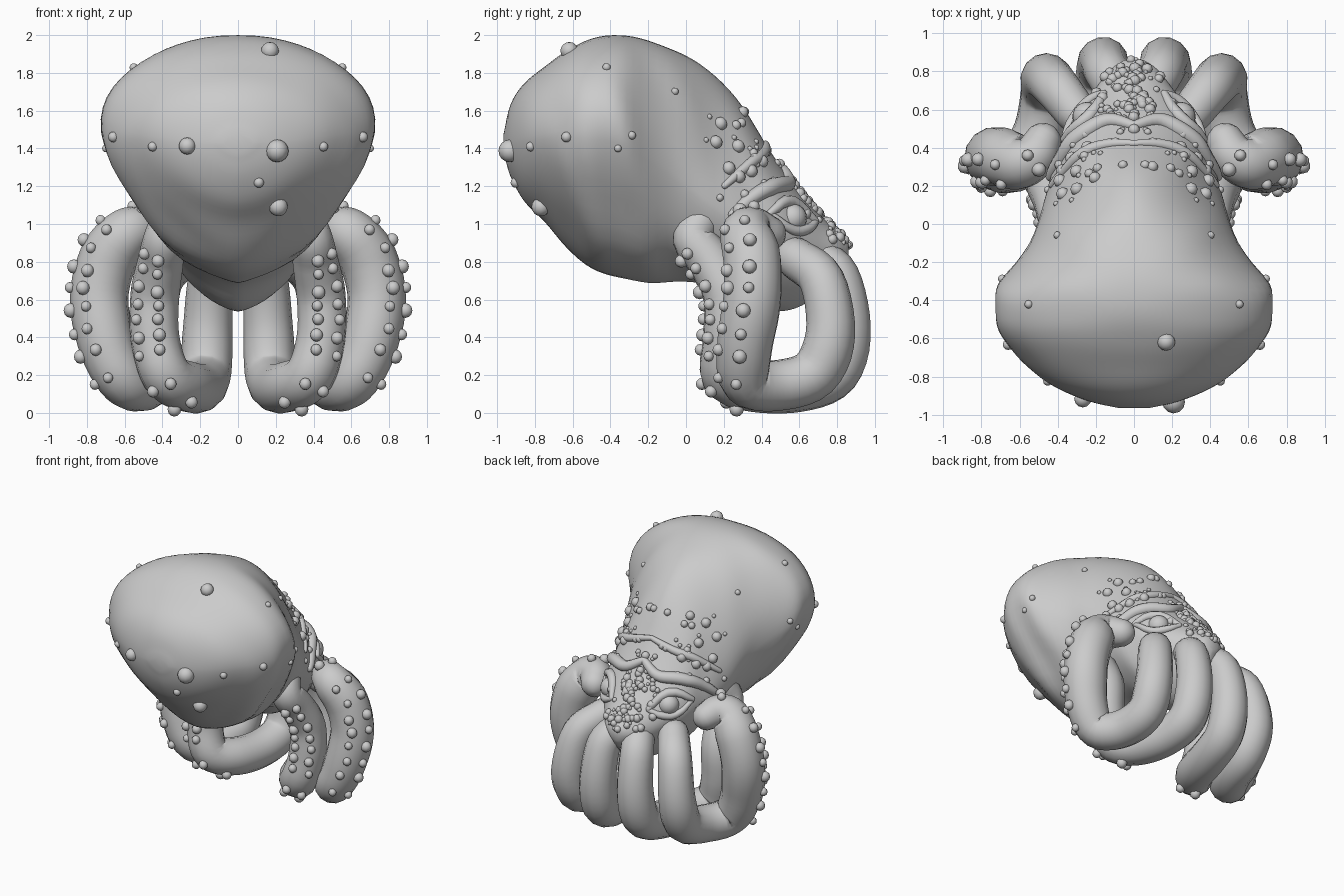
import bpy, bmesh, math, random
from mathutils import Vector, Matrix, noise
from mathutils.bvhtree import BVHTree

if "Cube" in bpy.data.objects:
    bpy.data.objects.remove(bpy.data.objects["Cube"])

random.seed(4)


def spline(points, steps):
    """Catmull-Rom samples through points of any dimension."""
    p = [Vector(q) for q in points]
    p = [p[0] * 2 - p[1]] + p + [p[-1] * 2 - p[-2]]
    out = []
    for i in range(1, len(p) - 2):
        a, b, c, d = p[i - 1:i + 3]
        for s in range(steps):
            t = s / steps
            out.append((b * 2 + (c - a) * t + (a * 2 - b * 5 + c * 4 - d) * t * t
                        + (b * 3 - a - c * 3 + d) * t ** 3) * 0.5)
    return out + [p[-2]]


def skin(bm, rings):
    """Join a list of equal rings into a capped surface."""
    vs = [[bm.verts.new(c) for c in r] for r in rings]
    n = len(vs[0])
    for a, b in zip(vs, vs[1:]):
        for i in range(n):
            bm.faces.new((a[i], a[(i + 1) % n], b[(i + 1) % n], b[i]))
    bm.faces.new(vs[0][::-1])
    bm.faces.new(vs[-1])
    bmesh.ops.recalc_face_normals(bm, faces=bm.faces)


def tube(bm, pts, radii, sides=14):
    """Sweep a round-ended tube along pts."""
    rings, n = [], len(pts)
    side = None
    for i, p in enumerate(pts):
        tan = (pts[min(i + 1, n - 1)] - pts[max(i - 1, 0)]).normalized()
        if side is None:
            side = tan.orthogonal()
        side = (side - tan * side.dot(tan)).normalized()
        up = tan.cross(side)

        def ring(k, shift):
            c = p + tan * radii[i] * shift
            return [c + (side * math.cos(a) + up * math.sin(a)) * radii[i] * k
                    for a in (math.tau * j / sides for j in range(sides))]
        ends = [(math.cos(a), math.sin(a)) for a in (0.4, 0.8, 1.2, 1.5)]
        if i == 0:
            rings += [ring(c, -s) for c, s in ends[::-1]]
        rings.append(ring(1, 0))
        if i == n - 1:
            rings += [ring(c, s) for c, s in ends]
    skin(bm, rings)


def ball(bm, p, r, seg=10):
    bmesh.ops.create_uvsphere(bm, u_segments=seg, v_segments=max(6, seg * 2 // 3),
                              radius=r, matrix=Matrix.Translation(p))


def finish(bm, name, mirror=False):
    me = bpy.data.meshes.new(name)
    bm.to_mesh(me)
    ob = bpy.data.objects.new(name, me)
    bpy.context.collection.objects.link(ob)
    for f in me.polygons:
        f.use_smooth = True
    if mirror:
        ob.modifiers.new("mirror", 'MIRROR').use_mirror_merge = False
    return ob


# Body: sections along y as (y, top z, bottom z, half width, widest z, upper exponent)
sections = [
    (-0.965, 1.48, 1.38, 0.08, 1.43, 2.0), (-0.93, 1.63, 1.25, 0.24, 1.44, 2.0),
    (-0.86, 1.74, 1.13, 0.42, 1.46, 2.0), (-0.75, 1.83, 1.02, 0.57, 1.48, 2.0),
    (-0.63, 1.92, 0.88, 0.67, 1.50, 2.1), (-0.50, 1.98, 0.77, 0.72, 1.50, 2.1),
    (-0.35, 2.00, 0.72, 0.69, 1.48, 2.1), (-0.20, 1.97, 0.69, 0.60, 1.38, 2.1),
    (0.00, 1.89, 0.69, 0.50, 1.22, 2.0), (0.15, 1.79, 0.66, 0.46, 1.10, 1.8),
    (0.30, 1.62, 0.58, 0.43, 1.02, 1.7), (0.45, 1.38, 0.53, 0.37, 0.98, 1.8),
    (0.58, 1.20, 0.55, 0.29, 0.94, 2.0), (0.70, 1.06, 0.62, 0.21, 0.88, 2.0),
    (0.80, 0.96, 0.70, 0.14, 0.85, 2.0), (0.86, 0.90, 0.80, 0.05, 0.85, 2.0)]
rings = []
for y, top, bot, hw, mid, pw in spline(sections, 4):
    ring = []
    for k in range(56):
        a = math.tau * k / 56
        c, s = math.cos(a), math.sin(a)
        e = pw if s > 0 else 1.65
        x = hw * math.copysign(abs(c) ** (2 / e), c)
        z = mid + (top - mid if s > 0 else mid - bot) * math.copysign(abs(s) ** (2 / e), s)
        # folds of skin running down the flanks
        w = noise.noise(Vector((abs(x) * 3, y * 5.5 + z * 1.5, z * 1.6)))
        amp = 0.045 * min(1, hw / 0.4) * (1 - 0.75 * max(0, s))
        k2 = 1 + w * amp / max(hw, 0.2)
        ring.append(Vector((x * k2, y, mid + (z - mid) * (1 + (k2 - 1) * 0.6))))
    rings.append(ring)
bm = bmesh.new()
skin(bm, rings)
surface = BVHTree.FromBMesh(bm)
finish(bm, "body")


def on_skin(p):
    return surface.find_nearest(Vector(p))[0]


# Arms: each leaves the face, drops, runs forward along the ground and curls back up
arms = {
    "outer_arm": ([(0.30, 0.58, 0.82), (0.41, 0.72, 0.70), (0.46, 0.765, 0.42),
                   (0.46, 0.68, 0.21), (0.50, 0.48, 0.145), (0.60, 0.32, 0.17),
                   (0.69, 0.31, 0.34), (0.735, 0.35, 0.6), (0.69, 0.35, 0.81),
                   (0.60, 0.32, 0.94), (0.52, 0.36, 0.97), (0.48, 0.43, 0.95)],
                  (0.45, 0.55, 0.55)),
    "inner_arm": ([(0.08, 0.68, 0.82), (0.14, 0.80, 0.72), (0.16, 0.85, 0.45),
                   (0.17, 0.79, 0.22), (0.20, 0.60, 0.14), (0.27, 0.36, 0.14),
                   (0.38, 0.21, 0.20), (0.44, 0.22, 0.40), (0.44, 0.22, 0.62),
                   (0.41, 0.13, 0.80), (0.39, 0.04, 0.92), (0.36, 0.08, 1.02)],
                  (0.36, 0.55, 0.55))}
for name, (path, centre) in arms.items():
    pts = spline(path, 5)
    n = len(pts) - 1
    base = 0.155 if name == "outer_arm" else 0.13
    rad = [0.11 + (0.135 - 0.11) * min(1, i / 12) if i < 25 else
           0.135 + (base - 0.135) * min(1, (i - 25) / 8) for i in range(n + 1)]
    for i in range(n - 14, n + 1):
        rad[i] = base + (0.10 - base) * (i - n + 14) / 14
    bm = bmesh.new()
    tube(bm, pts, rad)
    finish(bm, name, True)

    # Suckers: two rows on the outside of the curl
    bm = bmesh.new()
    gap = 1.0
    for i in range(27, n - 4):
        gap += (pts[i] - pts[i - 1]).length
        if gap < 0.088:
            continue
        gap = 0
        tan = (pts[i + 1] - pts[i - 1]).normalized()
        out = pts[i] - Vector(centre)
        out = (out - tan * out.dot(tan)).normalized()
        for ang in (-0.42, 0.42):
            d = Matrix.Rotation(ang + random.uniform(-.08, .08), 3, tan) @ out
            ball(bm, pts[i] + d * (rad[i] + 0.004), random.uniform(0.027, 0.04))
    finish(bm, name + "_suckers", True)

# Eyes with upper and lower lids and a heavy brow
eye = on_skin((0.30, 0.62, 1.06))
bm = bmesh.new()
ball(bm, eye - Vector((0.02, 0.02, 0.01)), 0.075, 18)
finish(bm, "eye", True)
bm = bmesh.new()
for path, r in (([(0.17, .70, 1.03), (0.24, .64, 1.13), (0.31, .56, 1.14), (0.38, .45, 1.06)], .034),
                ([(0.17, .70, 1.02), (0.25, .66, 0.98), (0.33, .58, 0.97), (0.38, .46, 1.05)], .028),
                ([(0.0, .53, 1.30), (0.14, .56, 1.23), (0.28, .50, 1.22), (0.40, .38, 1.16),
                  (0.44, .25, 1.05)], .045),
                ([(0.0, .43, 1.43), (0.18, .42, 1.38), (0.32, .34, 1.32), (0.42, .2, 1.2)], .03)):
    pts = [on_skin(p) for p in spline(path, 5)]
    tube(bm, pts, [r * (0.6 + 0.4 * math.sin(math.pi * i / (len(pts) - 1)))
                   for i in range(len(pts))], 10)
finish(bm, "lids_and_brow", True)

# Warts: dense on the snout, thinning out over the head
bm = bmesh.new()
for i in range(85):
    y = random.uniform(0.58, 0.88)
    p = on_skin((random.gauss(0, 0.09), y, 1.22 - (y - 0.58) * 0.9 + random.uniform(-.1, .08)))
    ball(bm, p, random.uniform(0.012, 0.032), 8)
finish(bm, "snout_warts")
bm = bmesh.new()
for i in range(34):
    p = on_skin((random.uniform(0.04, 0.5), random.uniform(0.1, 0.58), random.uniform(1.12, 1.6)))
    ball(bm, p, random.choice((0.015, 0.02, 0.026, 0.036)), 8)
finish(bm, "head_warts", True)

# Larger scattered warts on the mantle
bm = bmesh.new()
for x, y, z, r in ((.17, -.62, 1.92, .047), (.22, -.98, 1.38, .06), (-.28, -.95, 1.41, .045),
                   (.22, -.78, 1.08, .05), (.11, -.9, 1.22, .027), (.45, -.82, 1.41, .025),
                   (-.45, -.82, 1.41, .025), (.67, -.64, 1.46, .028), (-.67, -.64, 1.46, .028),
                   (.56, -.42, 1.84, .022), (-.56, -.42, 1.84, .022), (.7, -.28, 1.47, .022),
                   (-.7, -.28, 1.47, .022), (.7, -.36, 1.4, .02), (-.7, -.36, 1.4, .02),
                   (.4, -.06, 1.7, .02), (-.4, -.06, 1.7, .02), (-.22, .26, 1.6, .032),
                   (.1, .31, 1.6, .03), (0, .5, 1.32, .03)):
    ball(bm, on_skin((x, y, z)), r, 12)
finish(bm, "mantle_warts")
